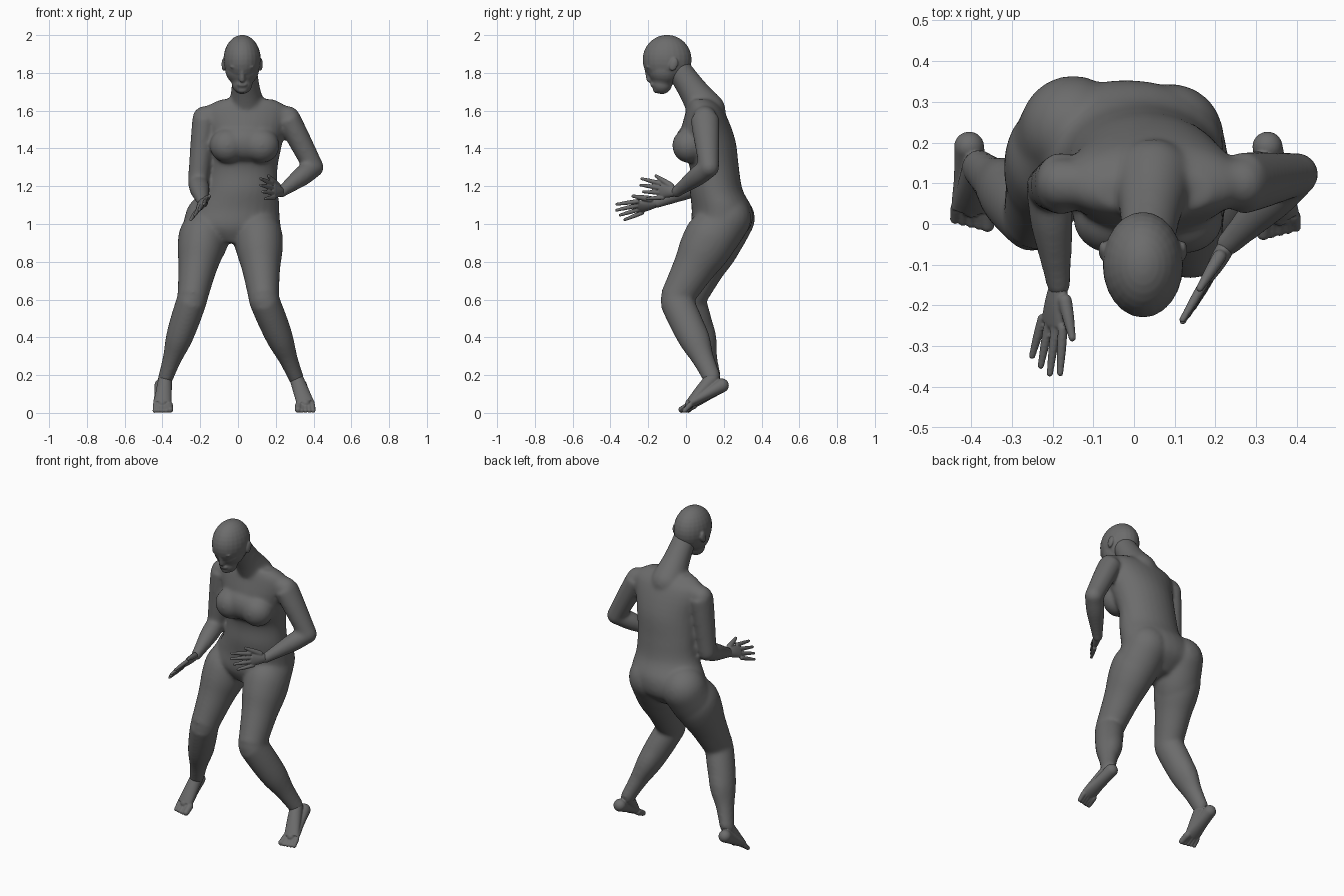
import bpy, bmesh, math
from mathutils import Vector, Matrix

if "Cube" in bpy.data.objects:
    bpy.data.objects.remove(bpy.data.objects["Cube"])

GREY = (.15, .15, .15, 1)
skin = bpy.data.materials.new("grey_skin")
skin.use_nodes = True
skin.diffuse_color = GREY
skin.node_tree.nodes["Principled BSDF"].inputs["Base Color"].default_value = GREY


def smooth_path(rows, steps=4):
    """Catmull-Rom interpolation of equal-length number rows."""
    rows = [Vector(row) for row in rows]
    last = len(rows) - 1
    result = []
    for i in range(last):
        start, end = rows[i], rows[i + 1]
        leave = (end - rows[max(i - 1, 0)]) / 2
        arrive = (rows[min(i + 2, last)] - start) / 2
        for k in range(steps):
            t = k / steps
            ease = t * t * (3 - 2 * t)
            result.append(start.lerp(end, ease) + leave * (t * (1 - t) ** 2)
                          - arrive * (t * t * (1 - t)))
    return result + [rows[last]]


def oval(centre, across, deep, sides=28):
    angles = [math.tau * i / sides for i in range(sides)]
    return [centre + across * math.cos(angle) + deep * math.sin(angle) for angle in angles]


def skin_rings(bm, rings):
    """Bridge a stack of rings and cap both ends."""
    loops = [[bm.verts.new(point) for point in ring] for ring in rings]
    for low, high in zip(loops, loops[1:]):
        for i in range(len(low)):
            bm.faces.new((low[i - 1], low[i], high[i], high[i - 1]))
    bm.faces.new(reversed(loops[0]))
    bm.faces.new(loops[-1])


def slices(bm, rows):
    """Level oval slices given as height, x range and y range."""
    rings = []
    for z, left, right, front, back in smooth_path(rows):
        centre = Vector((left + right, front + back, 2 * z)) / 2
        rings.append(oval(centre, Vector(((right - left) / 2, 0, 0)),
                          Vector((0, (back - front) / 2, 0))))
    skin_rings(bm, rings)


def ball(bm, centre, radii, tilt=0):
    matrix = (Matrix.Translation(centre) @ Matrix.Rotation(tilt, 4, 'X')
              @ Matrix.Diagonal((*radii, 1)))
    bmesh.ops.create_uvsphere(bm, u_segments=24, v_segments=16, radius=1, matrix=matrix)


def limb(bm, start, end, radii, depth=(1, 1), side=(1, 0, 0)):
    """Straight rounded limb with evenly spaced radii; depth is its thickness ratio at each end."""
    start, end = Vector(start), Vector(end)
    axis = (end - start).normalized()
    across = Vector(side)
    across = (across - axis * across.dot(axis)).normalized()
    deep = axis.cross(across)
    profile = smooth_path([(radius, 0) for radius in radii])
    rings = []
    for i, (radius, _) in enumerate(profile):
        t = i / (len(profile) - 1)
        thick = radius * (depth[0] + (depth[1] - depth[0]) * t)
        rings.append(oval(start.lerp(end, t), across * radius, deep * thick))
    skin_rings(bm, rings)
    for point, radius, ratio in zip((start, end), (radii[0], radii[-1]), depth):
        ball(bm, point, [radius * min(ratio, 1)] * 3)


def finish(bm, name, voxel, rounds):
    """Fuse the overlapping volumes of one part into a single smooth surface."""
    bmesh.ops.recalc_face_normals(bm, faces=bm.faces)
    mesh = bpy.data.meshes.new(name)
    bm.to_mesh(mesh)
    bm.free()
    mesh.materials.append(skin)
    obj = bpy.data.objects.new(name, mesh)
    bpy.context.collection.objects.link(obj)
    blend = obj.modifiers.new("blend", 'REMESH')
    blend.mode = 'VOXEL'
    blend.voxel_size = voxel
    blend.use_smooth_shade = True
    relax = obj.modifiers.new("relax", 'SMOOTH')
    relax.iterations = rounds


def leg(bm, hip, seat, knee, ankle):
    """Thigh with seat and hamstring behind it, shin with calf behind it."""
    hip, knee, ankle = Vector(hip), Vector(knee), Vector(ankle)
    limb(bm, hip, knee, [.1, .127, .122, .103, .09, .08], depth=(1.1, 1.1))
    limb(bm, seat, hip.lerp(knee, .6), [.13, .127, .095])
    limb(bm, knee, ankle, [.08, .078, .07, .05, .04], depth=(1.1, 1.2))
    back = Vector((0, .03, 0))
    limb(bm, knee.lerp(ankle, .15) + back, knee.lerp(ankle, .8) + back / 2, [.055, .064, .038])


def arm(bm, shoulder, elbow, wrist):
    limb(bm, (.045, .09, 1.635), shoulder, [.06, .06])
    limb(bm, shoulder, elbow, [.064, .062, .058, .054], depth=(1.2, 1))
    limb(bm, elbow, wrist, [.053, .053, .042, .031])


def hand(name, wrist, knuckles, across):
    """Palm, four fanned fingers and a thumb; across points from little finger to index."""
    bm = bmesh.new()
    wrist, knuckles, across = Vector(wrist), Vector(knuckles), Vector(across)
    reach = (knuckles - wrist).normalized()
    limb(bm, wrist, knuckles, [.025, .034, .04], depth=(.9, .35), side=across)
    for i in range(4):
        spread = .5 - i / 3
        root = knuckles + across * spread
        length = .125 - .04 * abs(spread - .1)
        tip = root + reach * length + across * spread * .4
        limb(bm, root, tip, [.012, .011, .008])
    base = wrist.lerp(knuckles, .3) + across * .4
    limb(bm, base, base + across * .6 + reach * .08, [.017, .014, .009])
    finish(bm, name, .004, 2)


def foot(name, ankle, heel_x, ball_x, toe_y):
    """Raised heel, sloping sole and five toes on the ground, the big toe on the inner side."""
    bm = bmesh.new()
    heel = (heel_x, .19, .145)
    front = Vector((ball_x, toe_y + .06, .05))
    limb(bm, ankle, front, [.037, .042, .046], depth=(1.1, .5))
    limb(bm, heel, front, [.037, .04, .049], depth=(1, .5))
    outward = math.copysign(.02, ball_x)
    for i in range(5):
        size = .017 if i == 0 else .012
        root = front + Vector((outward * (i - 2) * .9, 0, -.01))
        tip = Vector((ball_x + outward * (i - 2), toe_y + size + .005 * i, size))
        limb(bm, root, tip, [size + .003, size])
    finish(bm, name, .004, 3)


# Joints shared by neighbouring parts
right_wrist, left_wrist = (-.185, -.15, 1.115), (.23, -.05, 1.17)
right_ankle, left_ankle = (-.385, .14, .18), (.31, .14, .18)

# Body: trunk, chest, bust, neck and limbs
bm = bmesh.new()
slices(bm, [(1.66, -.09, .19, .02, .14), (1.6, -.18, .27, 0, .2), (1.45, -.16, .24, -.03, .26),
            (1.3, -.16, .21, .02, .28), (1.18, -.18, .21, .02, .3), (1.08, -.24, .22, .03, .35),
            (.98, -.26, .2, .03, .34), (.9, -.1, .05, .07, .25)])
ball(bm, (.035, .03, 1.43), (.165, .09, .1))
for x in (-.055, .125):
    ball(bm, (x, .015, 1.415), (.095, .088, .092))
limb(bm, (.048, .11, 1.6), (.034, -.04, 1.82), [.1, .077, .067])
leg(bm, (-.17, .21, 1.03), (-.15, .235, 1.03), (-.243, .015, .6), right_ankle)
leg(bm, (.1, .19, 1.03), (.09, .215, 1.03), (.137, -.055, .6), left_ankle)
arm(bm, (-.177, .1, 1.56), (-.212, .09, 1.22), right_wrist)
arm(bm, (.265, .1, 1.56), (.4, .122, 1.3), left_wrist)
finish(bm, "body", .009, 16)

# Head: skull, jaw, nose, lips, chin, brows, eyes and ears
bm = bmesh.new()
MIDDLE = .022
ball(bm, (MIDDLE, -.1, 1.87), (.099, .13, .131))
limb(bm, (MIDDLE, -.115, 1.82), (MIDDLE, -.128, 1.742), [.09, .08, .054])
limb(bm, (MIDDLE, -.21, 1.82), (MIDDLE, -.193, 1.765), [.01, .016])
ball(bm, (MIDDLE, -.175, 1.738), (.028, .014, .014))
ball(bm, (MIDDLE, -.155, 1.712), (.03, .02, .02))
for side in (-1, 1):
    eye_x = MIDDLE + side * .036
    ball(bm, (eye_x, -.198, 1.832), (.028, .014, .01))
    ball(bm, (eye_x, -.18, 1.805), (.018, .015, .01))
    ball(bm, (MIDDLE + side * .098, -.065, 1.845), (.011, .022, .036), tilt=-.3)
finish(bm, "head", .005, 6)

hand("right_hand", right_wrist, (-.2, -.245, 1.09), (.05, -.025, .06))
hand("left_hand", left_wrist, (.184, -.13, 1.178), (-.015, -.015, .075))
foot("right_foot", right_ankle, -.405, -.4, -.02)
foot("left_foot", left_ankle, .328, .358, -.04)
